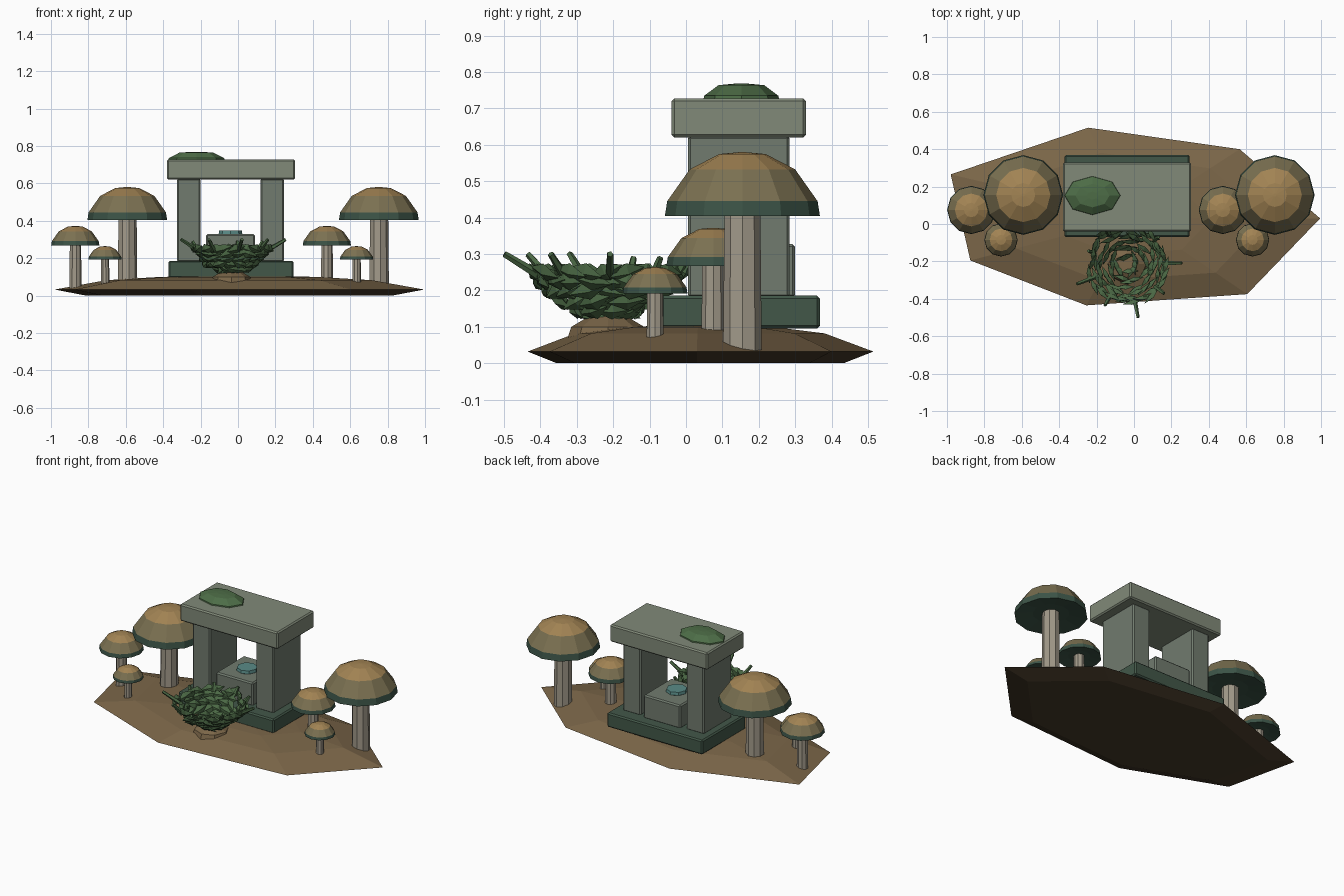
import bpy, math, random
from mathutils import Vector, Matrix

if "Cube" in bpy.data.objects:
    bpy.data.objects.remove(bpy.data.objects["Cube"])

random.seed(4)


def mat(name, r, g, b):
    m = bpy.data.materials.new(name)
    m.diffuse_color = [(c / 255) ** 2.2 for c in (r, g, b)] + [1]
    m.use_nodes = True
    m.node_tree.nodes["Principled BSDF"].inputs["Base Color"].default_value = m.diffuse_color
    return m


SOIL = mat("soil", 122, 102, 74)
SOIL_DARK = mat("soil_dark", 72, 60, 45)
STONE = mat("stone", 128, 137, 120)
STONE_MID = mat("stone_mid", 112, 122, 110)
STONE_DARK = mat("stone_dark", 68, 88, 74)
MOSS = mat("moss", 78, 108, 72)
TEAL = mat("teal", 90, 138, 134)
STEM = mat("stem", 160, 152, 136)
CAP_TOP = mat("cap_top", 160, 130, 84)
CAP_MID = mat("cap_mid", 122, 112, 82)
CAP_RIM = mat("cap_rim", 62, 84, 72)
LEAF = mat("leaf", 76, 104, 70)


def mesh_object(name, verts, faces, mats, idx=None):
    me = bpy.data.meshes.new(name)
    me.from_pydata(verts, [], faces)
    for m in mats:
        me.materials.append(m)
    for i, k in enumerate(idx or []):
        me.polygons[i].material_index = k
    ob = bpy.data.objects.new(name, me)
    bpy.context.collection.objects.link(ob)
    return ob


def stack(name, rings, mats, band=None):
    """Skin equal-sized rings from bottom to top and cap both ends."""
    n = len(rings[0])
    verts = [v for r in rings for v in r]
    faces, idx = [list(range(n))[::-1]], [0]
    for k in range(len(rings) - 1):
        for i in range(n):
            j = (i + 1) % n
            faces.append([k * n + i, k * n + j, (k + 1) * n + j, (k + 1) * n + i])
            idx.append(band[k] if band else 0)
    faces.append([(len(rings) - 1) * n + i for i in range(n)])
    idx.append(band[-1] if band else 0)
    return mesh_object(name, verts, faces, mats, idx)


def lathe(name, c, profile, n, mats, band=None, sx=1, sy=1):
    rings = [[(c[0] + r * sx * math.cos(2 * math.pi * i / n),
               c[1] + r * sy * math.sin(2 * math.pi * i / n), z) for i in range(n)]
             for r, z in profile]
    return stack(name, rings, mats, band)


def box(name, x0, x1, y0, y1, z0, z1, m):
    ring = [(x0, y0), (x1, y0), (x1, y1), (x0, y1)]
    ob = stack(name, [[(x, y, z) for x, y in ring] for z in (z0, z1)], [m])
    b = ob.modifiers.new("bevel", "BEVEL")
    b.width, b.segments = 0.008, 1
    return ob


# irregular seven-sided ground mound
outline = [(0.995, 0.03), (0.565, 0.40), (-0.245, 0.515), (-0.98, 0.265),
           (-0.875, -0.195), (-0.255, -0.435), (0.605, -0.375)]
levels = [(0.83, 0), (1, 0.032), (0.72, 0.082), (0.42, 0.1), (0.05, 0.105)]
stack("ground_mound", [[(x * s, 0.035 + (y - 0.035) * s, z) for x, y in outline]
                       for s, z in levels], [SOIL_DARK, SOIL], [0, 1, 1, 1, 1])

# stone shrine
box("shrine_base", -0.372, 0.298, -0.07, 0.368, 0.095, 0.186, STONE_DARK)
for side, x in (("left", -0.325), ("right", 0.12)):
    box("pillar_" + side, x, x + 0.125, 0.005, 0.285, 0.18, 0.625, STONE_MID)
box("lintel", -0.38, 0.305, -0.04, 0.33, 0.62, 0.728, STONE)
box("altar", -0.17, 0.09, 0.02, 0.3, 0.18, 0.328, STONE_MID)
lathe("offering_bowl", (-0.04, 0.15), [(0.05, 0.318), (0.063, 0.33), (0.06, 0.348)], 8, [TEAL])
lathe("moss_patch", (-0.222, 0.152), [(1, 0.72), (0.97, 0.735), (0.6, 0.764), (0.2, 0.768)],
      8, [MOSS], sx=0.152, sy=0.105)


# mushrooms: the same group of three on either side
def mushroom(name, x, y, r, z0, z1, stem_r, foot):
    h = z1 - z0
    lathe(name + "_stem", (x, y), [(stem_r * 1.08, foot), (stem_r, z0 + h * 0.15)], 9, [STEM])
    cap = [(0.5 * r, z0 + h * 0.1), (r, z0), (0.97 * r, z0 + h * 0.23),
           (0.68 * r, z0 + h * 0.73), (0.3 * r, z0 + h * 0.97), (0.04 * r, z1)]
    lathe(name + "_cap", (x, y), cap, 12, [CAP_RIM, CAP_MID, CAP_TOP], [0, 0, 1, 2, 2, 2])


for side, dx in (("left", 0), ("right", 1.345)):
    mushroom("large_mushroom_" + side, -0.592 + dx, 0.155, 0.213, 0.405, 0.58, 0.05, 0.03)
    mushroom("medium_mushroom_" + side, -0.87 + dx, 0.075, 0.129, 0.267, 0.372, 0.031, 0.035)
    mushroom("small_mushroom_" + side, -0.711 + dx, -0.085, 0.089, 0.192, 0.264, 0.022, 0.045)

# leafy nest-shaped bush: tangential blades in widening rings, plus twigs
BX, BY = -0.035, -0.215
lathe("bush_root", (BX, BY), [(0.11, 0.07), (0.1, 0.1), (0.05, 0.13)], 8, [SOIL])
verts, faces = [], []


def blade(p, along, out, length, width, thick):
    a = along.normalized()
    s = (out - a * out.dot(a)).normalized()
    u = a.cross(s)
    b = len(verts)
    verts.extend([p - a * length / 2, p + a * length / 2, p + s * thick,
                  p + u * width, p - s * thick, p - u * width])
    for i in range(4):
        j = (i + 1) % 4
        faces.append((b, b + 2 + j, b + 2 + i))
        faces.append((b + 1, b + 2 + i, b + 2 + j))


for r, z, n in [(0.05, 0.125, 8), (0.09, 0.145, 12), (0.13, 0.17, 16),
                (0.16, 0.2, 20), (0.185, 0.225, 22), (0.2, 0.25, 22)]:
    for i in range(n):
        a = 2 * math.pi * (i + random.uniform(-0.3, 0.3)) / n
        out = Vector((math.cos(a), math.sin(a), 0))
        tan = Vector((-out.y, out.x, 0))
        p = Vector((BX, BY, z)) + out * (r + random.uniform(-0.015, 0.015))
        along = tan + Vector((0, 0, random.uniform(-0.45, 0.45))) + out * random.uniform(-0.3, 0.4)
        blade(p, along, out - Vector((0, 0, 0.5)), 0.11, 0.028, 0.014)
mesh_object("bush_leaves", verts, faces, [LEAF])

for i in range(9):
    a = 2 * math.pi * (i + 0.03) / 9
    out = Vector((math.cos(a), math.sin(a), 0))
    lo = Vector((BX, BY, 0.24)) + out * 0.19
    hi = Vector((BX, BY, 0.3)) + out * (0.29 if i % 3 == 1 or out.y > -0.6 else 0.25)
    if out.y > 0.3:
        hi = Vector((BX, BY, 0.29)) + out * 0.22
    d = (hi - lo)
    twig = lathe("bush_twig", (0, 0), [(0.013, 0), (0.009, d.length)], 5, [LEAF])
    twig.matrix_world = Matrix.Translation(lo) @ d.to_track_quat("Z", "Y").to_matrix().to_4x4()
